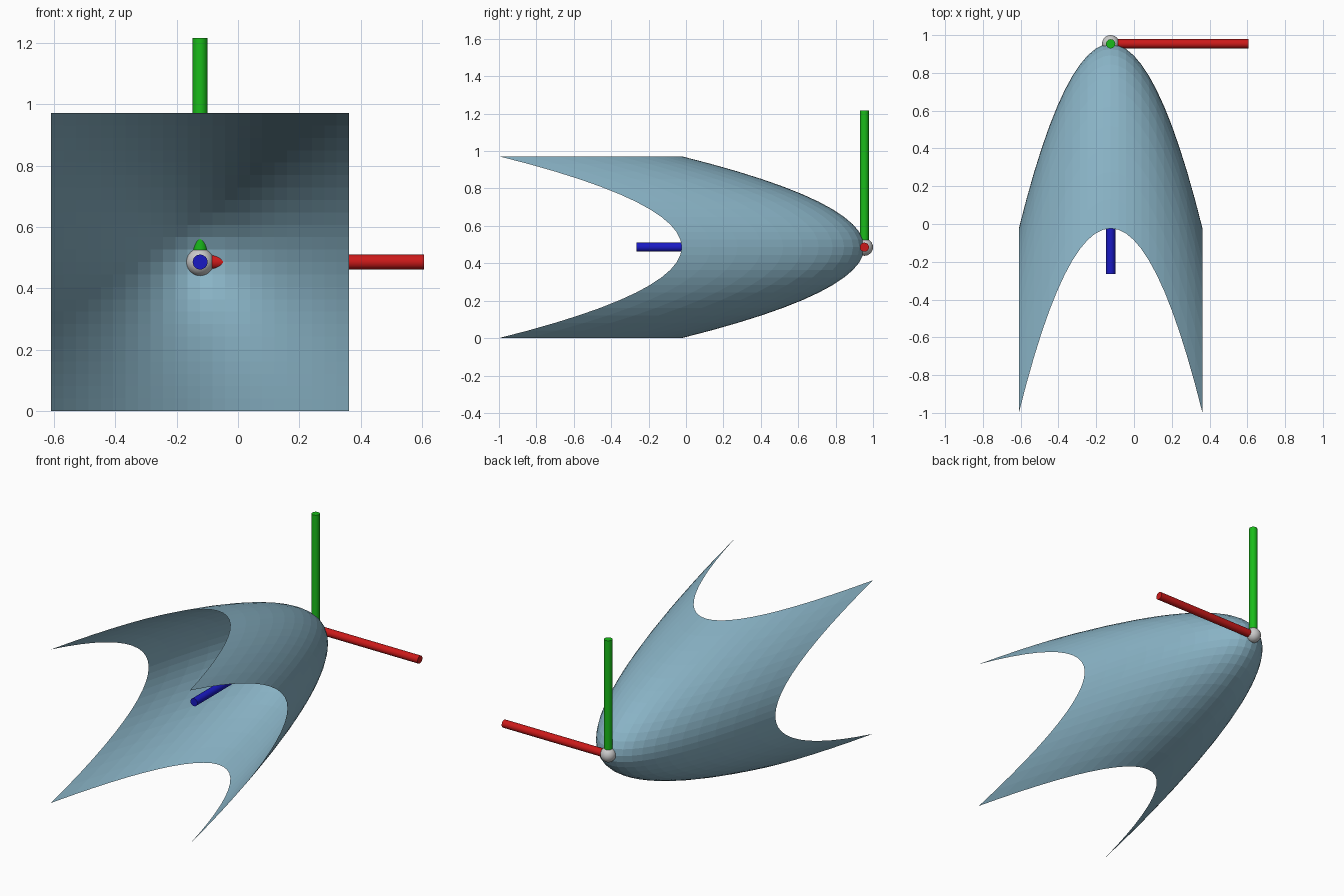
import bpy, bmesh
from mathutils import Vector

if "Cube" in bpy.data.objects:
    bpy.data.objects.remove(bpy.data.objects["Cube"])

APEX = Vector((-0.1235, 0.954, 0.486))   # tip of the paraboloid
HALF = 0.486                             # half width of the square domain
DEPTH = 0.977                            # drop at the middle of each edge
CELLS = 24
ROD_R = 0.0243


def colour(obj, name, rgb):
    mat = bpy.data.materials.new(name)
    mat.diffuse_color = (*rgb, 1)
    mat.use_nodes = True
    mat.node_tree.nodes["Principled BSDF"].inputs["Base Color"].default_value = mat.diffuse_color
    obj.data.materials.append(mat)


# Open paraboloid sheet: a square grid bent into y = -(u^2 + v^2)
mesh = bpy.data.meshes.new("paraboloid_sheet")
bm = bmesh.new()
bmesh.ops.create_grid(bm, x_segments=CELLS, y_segments=CELLS, size=1)
for v in bm.verts:
    u, w = v.co.x, v.co.y
    v.co = APEX + Vector((u * HALF, -DEPTH * (u * u + w * w), w * HALF))
bm.normal_update()
if sum(f.normal.y for f in bm.faces) < 0:
    bmesh.ops.reverse_faces(bm, faces=bm.faces[:])
bm.to_mesh(mesh)
bm.free()
sheet = bpy.data.objects.new("paraboloid_sheet", mesh)
bpy.context.collection.objects.link(sheet)
colour(sheet, "light_blue", (0.25, 0.45, 0.56))


# Axis rods starting at the tip
def axis_rod(name, direction, length, rgb):
    d = Vector(direction)
    bpy.ops.mesh.primitive_cylinder_add(
        vertices=24, radius=ROD_R, depth=length,
        location=APEX + d * length / 2,
        rotation=d.to_track_quat('Z', 'Y').to_euler())
    rod = bpy.context.object
    rod.name = name
    bpy.ops.object.shade_smooth_by_angle()
    colour(rod, name + "_colour", rgb)


axis_rod("red_rod", (1, 0, 0), 0.73, (0.6, 0.01, 0.01))
axis_rod("green_rod", (0, 0, 1), 0.73, (0.01, 0.5, 0.01))
axis_rod("blue_rod", (0, -1, 0), 1.219, (0.01, 0.01, 0.55))

# Small ball at the tip
bpy.ops.mesh.primitive_uv_sphere_add(segments=24, ring_count=12,
                                     radius=0.046, location=APEX)
bpy.context.object.name = "tip_ball"
bpy.ops.object.shade_smooth()
